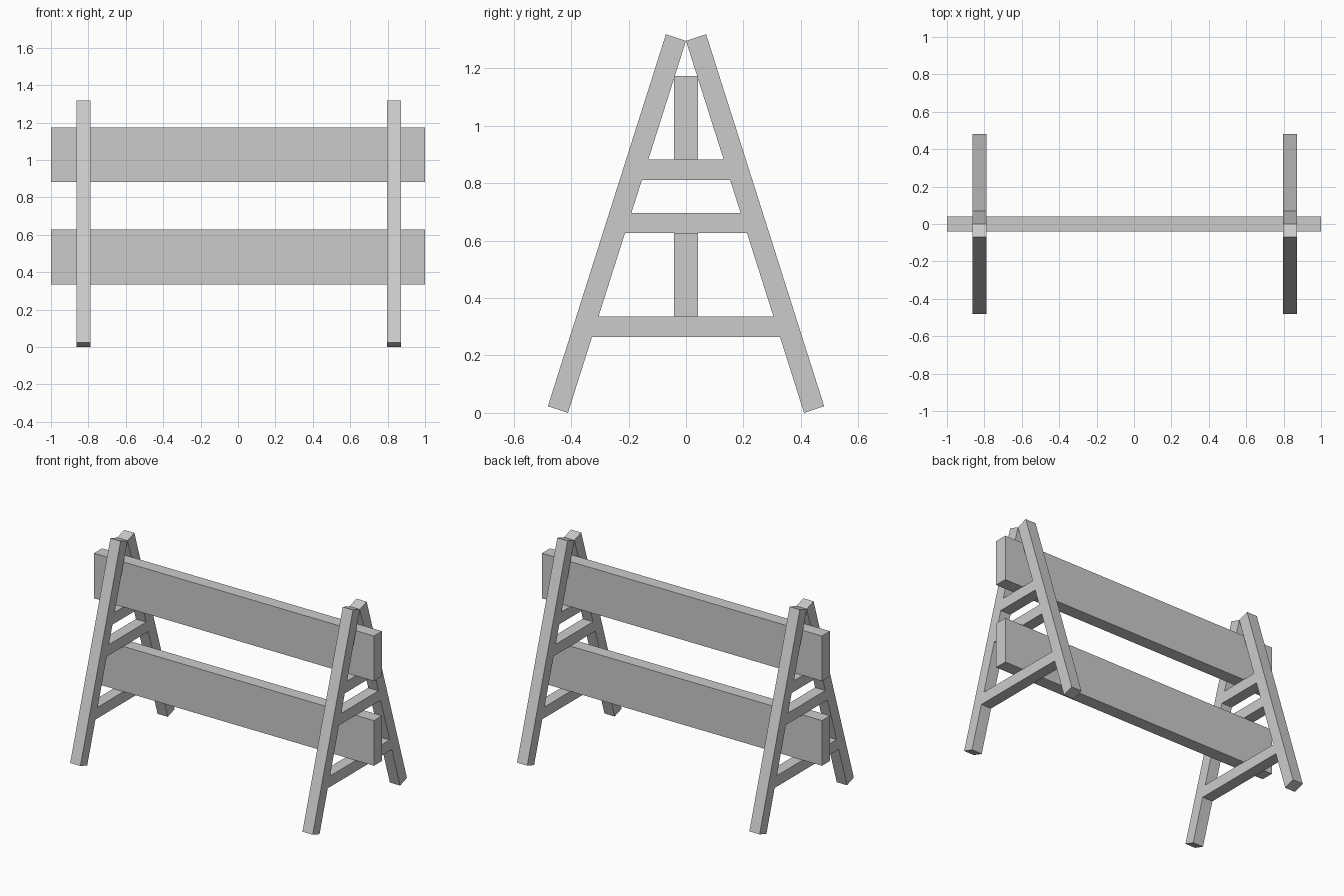
import bpy, bmesh

if "Cube" in bpy.data.objects:
    bpy.data.objects.remove(bpy.data.objects["Cube"])

T = 0.073                      # timber thickness along x
FRAME_X = (-0.826, 0.834)      # centres of the two A-frames


def prism(name, profile, x0, x1):
    """Extrude a (y, z) profile from x0 to x1."""
    bm = bmesh.new()
    face = bm.faces.new([bm.verts.new((x0, y, z)) for y, z in profile])
    ext = bmesh.ops.extrude_face_region(bm, geom=[face])
    verts = [g for g in ext["geom"] if isinstance(g, bmesh.types.BMVert)]
    bmesh.ops.translate(bm, verts=verts, vec=(x1 - x0, 0, 0))
    bmesh.ops.recalc_face_normals(bm, faces=bm.faces)
    mesh = bpy.data.meshes.new(name)
    bm.to_mesh(mesh)
    bm.free()
    obj = bpy.data.objects.new(name, mesh)
    bpy.context.collection.objects.link(obj)
    return obj


def inner_y(z):
    """Inner edge of the slanted leg at height z."""
    return 0.411 * (1 - z / 1.295)


LEG = [(0.411, 0.0), (0.481, 0.023), (0.070, 1.318), (0.0, 1.295)]

for side, cx in zip(("left", "right"), FRAME_X):
    x0, x1 = cx - T / 2, cx + T / 2
    # Slanted legs, leaning together at the top
    for end, s in (("front", -1), ("back", 1)):
        prism(f"{side}_{end}_leg", [(s * y, z) for y, z in LEG], x0, x1)
    # Cross bars cut to fit between the legs
    for level, z0, z1 in (("lower", 0.264, 0.335), ("middle", 0.627, 0.696),
                          ("upper", 0.811, 0.882)):
        a, b = inner_y(z0), inner_y(z1)
        prism(f"{side}_{level}_cross_bar",
              [(-a, z0), (a, z0), (b, z1), (-b, z1)], x0, x1)

# Long barrier boards resting on the cross bars
for level, z0, z1 in (("lower", 0.335, 0.627), ("upper", 0.882, 1.173)):
    prism(f"{level}_board",
          [(-0.041, z0), (0.041, z0), (0.041, z1), (-0.041, z1)], -1, 1)
